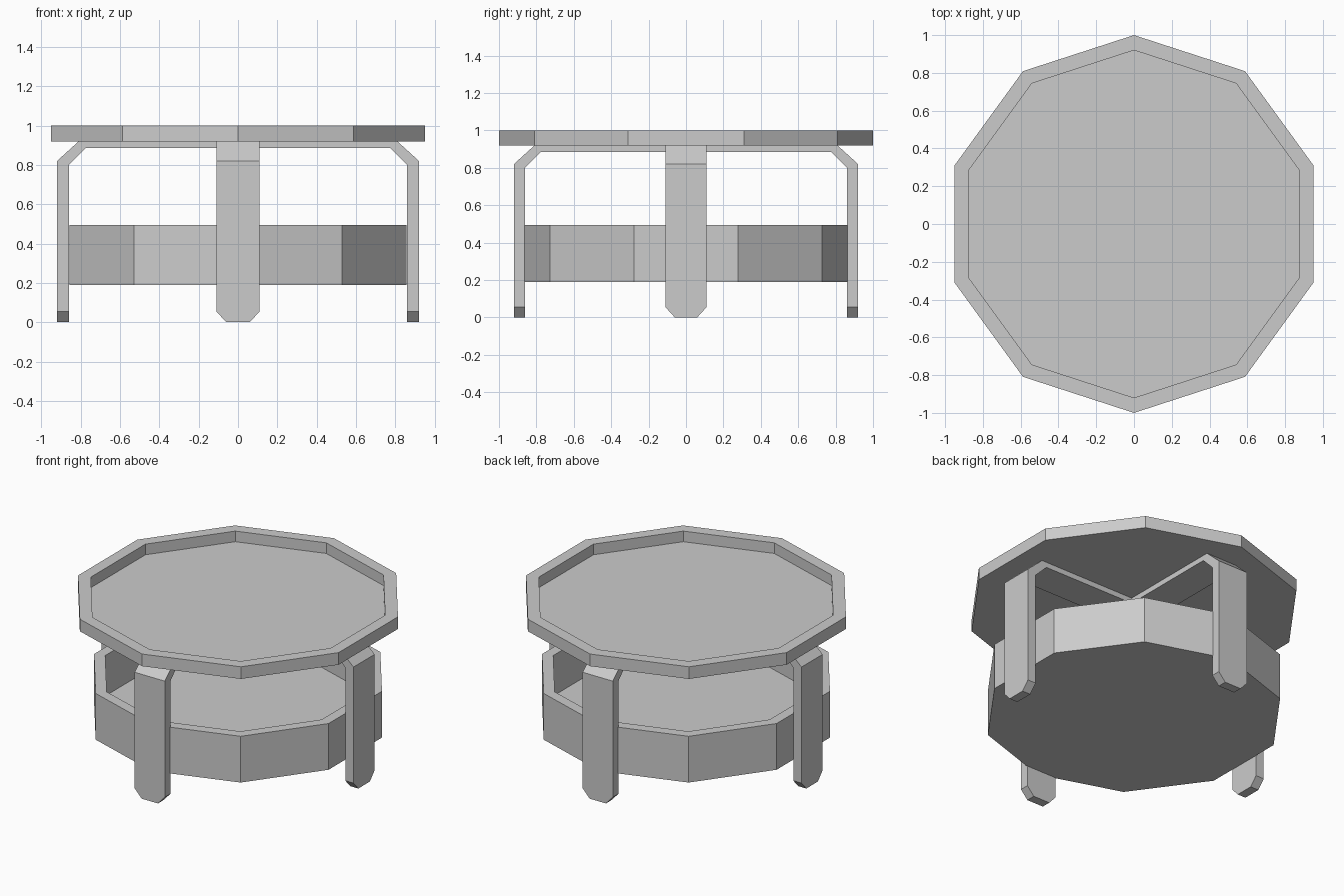
import bpy, bmesh
from math import sin, cos, tau
from mathutils import Vector, Matrix

cube = bpy.data.objects.get("Cube")
if cube:
    bpy.data.objects.remove(cube)

grey = bpy.data.materials.new("light_grey")
grey.use_nodes = True
grey.diffuse_color = (0.6, 0.6, 0.6, 1)
grey.node_tree.nodes["Principled BSDF"].inputs["Base Color"].default_value = (0.6, 0.6, 0.6, 1)


def add_object(name, bm):
    bmesh.ops.recalc_face_normals(bm, faces=bm.faces)
    mesh = bpy.data.meshes.new(name)
    bm.to_mesh(mesh)
    bm.free()
    mesh.materials.append(grey)
    obj = bpy.data.objects.new(name, mesh)
    bpy.context.collection.objects.link(obj)
    return obj


def tray(name, outer, inner, bottom, floor, top, sides=10):
    """Open ten-sided tray with a raised rim, one corner pointing along y."""
    bm = bmesh.new()
    rings = []
    for radius, z in ((outer, bottom), (outer, top), (inner, top), (inner, floor)):
        rings.append([bm.verts.new((radius * sin(tau * i / sides),
                                    radius * cos(tau * i / sides), z))
                      for i in range(sides)])
    for a, b in zip(rings, rings[1:]):
        for i in range(sides):
            j = (i + 1) % sides
            bm.faces.new((a[i], a[j], b[j], b[i]))
    bm.faces.new(rings[0])
    bm.faces.new(rings[-1])
    return add_object(name, bm)


def cut(bm, point, normal, cap):
    """Remove everything on the normal's side of a plane, optionally capping."""
    geom = bm.verts[:] + bm.edges[:] + bm.faces[:]
    result = bmesh.ops.bisect_plane(bm, geom=geom, dist=1e-5, plane_co=Vector(point),
                                    plane_no=Vector(normal).normalized(), clear_outer=True)
    if cap:
        edges = [e for e in result["geom_cut"] if isinstance(e, bmesh.types.BMEdge)]
        bmesh.ops.holes_fill(bm, edges=edges, sides=0)


def leg_frame(half_width=0.11):
    """Four bent legs whose top bars meet in a mitred cross."""
    profile = [(0, 0.92), (0.81, 0.92), (0.92, 0.82), (0.92, 0),
               (0.86, 0), (0.86, 0.80), (0.775, 0.885), (0, 0.885)]
    bm = bmesh.new()
    face = bm.faces.new([bm.verts.new((x, -half_width, z)) for x, z in profile])
    extruded = bmesh.ops.extrude_face_region(bm, geom=[face], use_keep_orig=True)["geom"]
    bmesh.ops.translate(bm, vec=(0, 2 * half_width, 0),
                        verts=[v for v in extruded if isinstance(v, bmesh.types.BMVert)])
    bmesh.ops.recalc_face_normals(bm, faces=bm.faces)
    for side in (-1, 1):
        # tapered foot corners
        cut(bm, (0.9, side * half_width, 0.055), (0, side * 0.055, -0.05), True)
        # mitre at the centre of the cross
        cut(bm, (0, 0, 0), (-1, side, 0), False)
    arm = bm.verts[:] + bm.edges[:] + bm.faces[:]
    for quarter in range(1, 4):
        copy = bmesh.ops.duplicate(bm, geom=arm)["geom"]
        bmesh.ops.rotate(bm, cent=(0, 0, 0), matrix=Matrix.Rotation(tau * quarter / 4, 3, "Z"),
                         verts=[v for v in copy if isinstance(v, bmesh.types.BMVert)])
    bmesh.ops.remove_doubles(bm, verts=bm.verts, dist=1e-4)
    return add_object("leg_frame", bm)


# Tabletop, storage tray beneath it, and the supporting frame
tray("tabletop", 1.0, 0.92, 0.92, 0.93, 1.0)
tray("lower_tray", 0.9, 0.83, 0.19, 0.228, 0.495)
leg_frame()
